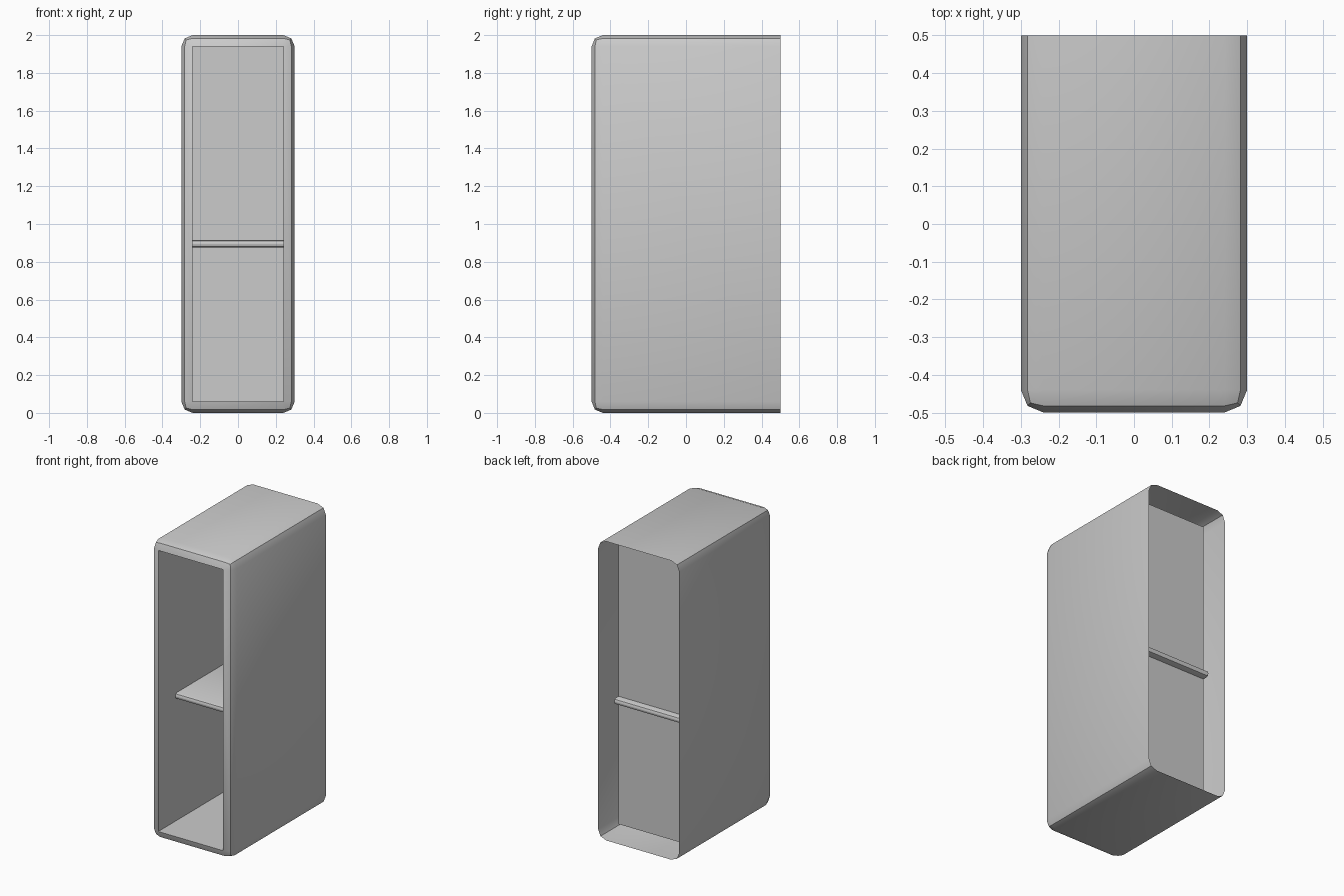
import bpy, bmesh
from mathutils import Vector

if "Cube" in bpy.data.objects:
    bpy.data.objects.remove(bpy.data.objects["Cube"])


def add_box(bm, lo, hi):
    """Axis-aligned box between two corners."""
    lo, hi = Vector(lo), Vector(hi)
    bmesh.ops.create_cube(bm, size=1)
    bmesh.ops.scale(bm, vec=hi - lo, verts=bm.verts)
    bmesh.ops.translate(bm, vec=(lo + hi) / 2, verts=bm.verts)


def finish(bm, name):
    mesh = bpy.data.meshes.new(name)
    bm.normal_update()
    bm.to_mesh(mesh)
    bm.free()
    obj = bpy.data.objects.new(name, mesh)
    bpy.context.collection.objects.link(obj)
    bpy.ops.object.select_all(action='DESELECT')
    obj.select_set(True)
    bpy.context.view_layer.objects.active = obj
    bpy.ops.object.shade_smooth_by_angle(angle=0.55)
    return obj


# Cabinet shell: rounded everywhere except the open back rim
bm = bmesh.new()
add_box(bm, (-0.3, -0.5, 0), (0.3, 0.5, 2))
edges = [e for e in bm.edges if any(v.co.y < 0 for v in e.verts)]
bmesh.ops.bevel(bm, geom=edges, offset=0.06, offset_type='OFFSET', segments=2,
                profile=0.5, affect='EDGES', clamp_overlap=True)
back = [f for f in bm.faces if all(v.co.y > 0.499 for v in f.verts)]
bmesh.ops.delete(bm, geom=back, context='FACES_ONLY')

# Inner compartment: the front face pushed back, leaving a recessed rear panel
front = [f for f in bm.faces if all(v.co.y < -0.499 for v in f.verts)]
panel = bmesh.ops.extrude_discrete_faces(bm, faces=front)['faces']
bmesh.ops.translate(bm, vec=(0, 0.87, 0), verts=list({v for f in panel for v in f.verts}))
finish(bm, "cabinet_shell")

# Shelf with rounded front and back edges, poking through the rear panel
bm = bmesh.new()
add_box(bm, (-0.24, -0.32, 0.875), (0.24, 0.415, 0.915))
edges = [e for e in bm.edges
         if abs(e.verts[0].co.x - e.verts[1].co.x) > 0.1]
bmesh.ops.bevel(bm, geom=edges, offset=0.018, offset_type='OFFSET', segments=2,
                profile=0.5, affect='EDGES', clamp_overlap=True)
finish(bm, "shelf")
